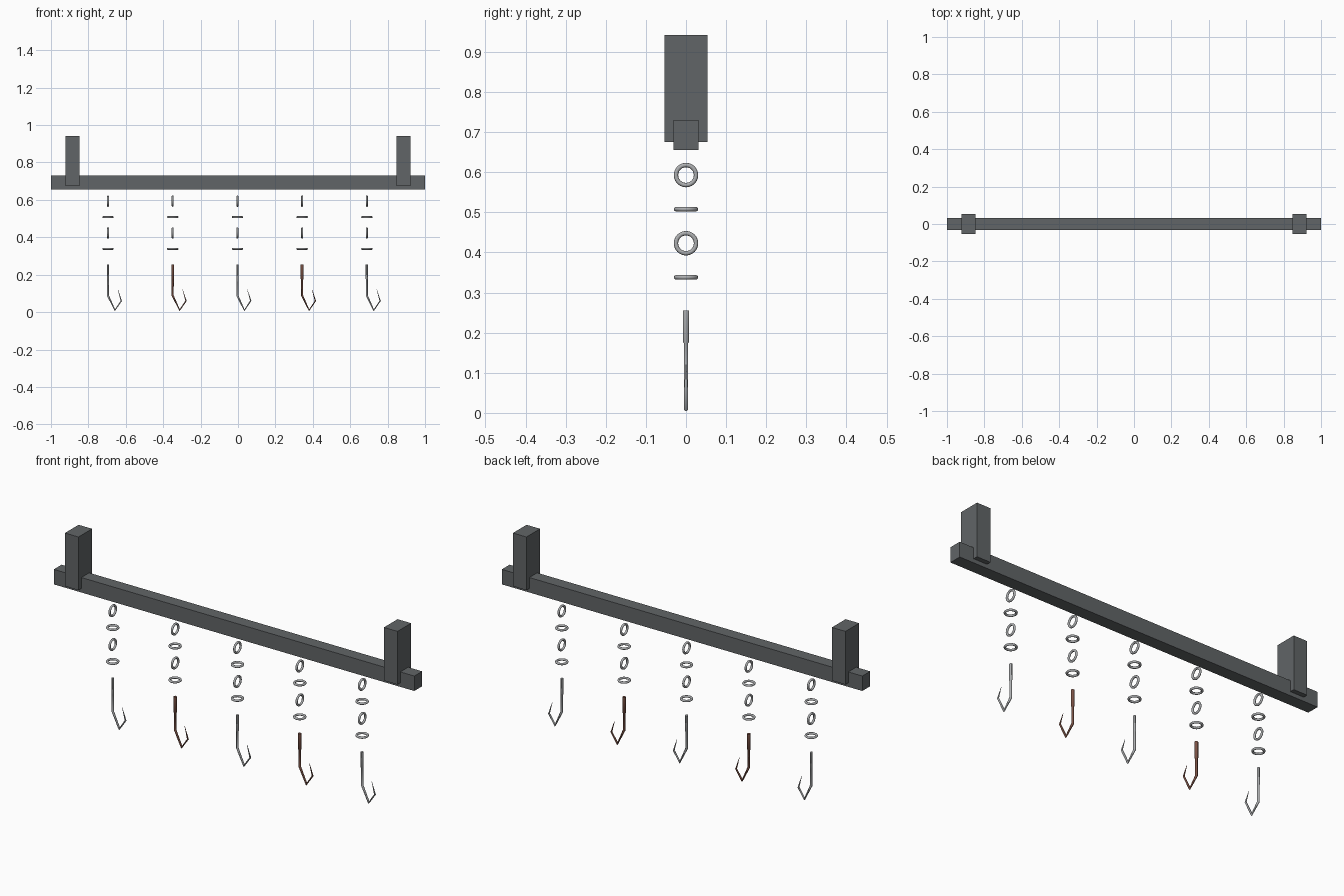
import bpy, bmesh, math
from mathutils import Vector

if "Cube" in bpy.data.objects:
    bpy.data.objects.remove(bpy.data.objects["Cube"])


def material(name, rgb):
    m = bpy.data.materials.new(name)
    m.use_nodes = True
    m.diffuse_color = (*rgb, 1)
    for n in m.node_tree.nodes:
        if n.type == 'BSDF_PRINCIPLED':
            n.inputs["Base Color"].default_value = (*rgb, 1)
    return m


iron = material("dark iron", (0.12, 0.13, 0.135))
steel = material("bright steel", (0.42, 0.43, 0.44))
rust = material("rusty steel", (0.20, 0.085, 0.06))


def finish(name, bm, mat, smooth=False):
    bmesh.ops.recalc_face_normals(bm, faces=bm.faces)
    me = bpy.data.meshes.new(name)
    bm.to_mesh(me)
    bm.free()
    me.materials.append(mat)
    ob = bpy.data.objects.new(name, me)
    bpy.context.collection.objects.link(ob)
    if smooth:
        bpy.ops.object.select_all(action='DESELECT')
        ob.select_set(True)
        bpy.context.view_layer.objects.active = ob
        bpy.ops.object.shade_smooth_by_angle(angle=math.radians(50))
    return ob


def box(name, centre, size, mat):
    bm = bmesh.new()
    bmesh.ops.create_cube(bm, size=1)
    for v in bm.verts:
        v.co = Vector(c + s * p for c, s, p in zip(centre, size, v.co))
    return finish(name, bm, mat)


def link(name, x, z, upright):
    bpy.ops.mesh.primitive_torus_add(
        major_radius=0.025, minor_radius=0.0055,
        major_segments=24, minor_segments=10, location=(x, 0, z),
        rotation=(0, math.pi / 2 if upright else 0, 0))
    ob = bpy.context.object
    ob.name = name
    ob.data.materials.append(steel)
    bpy.ops.object.shade_smooth_by_angle(angle=math.radians(60))


def hook(name, x, mat, collar):
    # path points in the xz plane: x, z, in-plane radius, depth radius
    path = [(0, 0.255, collar, 0.008), (0, 0.176, collar, 0.008),
            (0, 0.174, 0.006, 0.006), (0, 0.088, 0.006, 0.006),
            (0.037, 0.010, 0.0055, 0.006), (0.071, 0.060, 0.004, 0.005),
            (0.053, 0.120, 0.0008, 0.0008)]
    pts = [Vector((px, 0, pz)) for px, pz, _, _ in path]
    bm = bmesh.new()
    loops, sides = [], 8
    for i, p in enumerate(pts):
        into = (p - pts[max(i - 1, 0)]).normalized()
        out = (pts[min(i + 1, len(pts) - 1)] - p).normalized()
        tangent = (into + out).normalized()
        normal = Vector((-tangent.z, 0, tangent.x))
        r, depth = path[i][2:]
        ring = []
        for k in range(sides):
            a = math.tau * (k + 0.5) / sides
            ring.append(bm.verts.new(p + normal * r * math.cos(a)
                                     + Vector((x, depth * math.sin(a), 0))))
        loops.append(ring)
    for a, b in zip(loops, loops[1:]):
        for k in range(sides):
            n = (k + 1) % sides
            bm.faces.new((a[k], a[n], b[n], b[k]))
    bm.faces.new(loops[0])
    bm.faces.new(loops[-1])
    finish(name, bm, mat, smooth=True)


# Beam and its two hanger posts
box("beam", (0, 0, 0.6925), (2, 0.062, 0.075), iron)
for side, x in (("right", -0.885), ("left", 0.885)):
    box(side + "_post", (x, 0, 0.8085), (0.075, 0.108, 0.267), iron)

# Five chains of alternating links, each with a hook below
for i in range(5):
    x = (i - 2) * 0.346 - 0.003
    for j in range(4):
        link(f"chain_{i + 1}_link_{j + 1}", x, 0.593 - 0.085 * j, j % 2 == 0)
    rusty = i % 2 == 1
    hook(f"hook_{i + 1}", x, rust if rusty else steel, 0.0085 if rusty else 0.0065)
